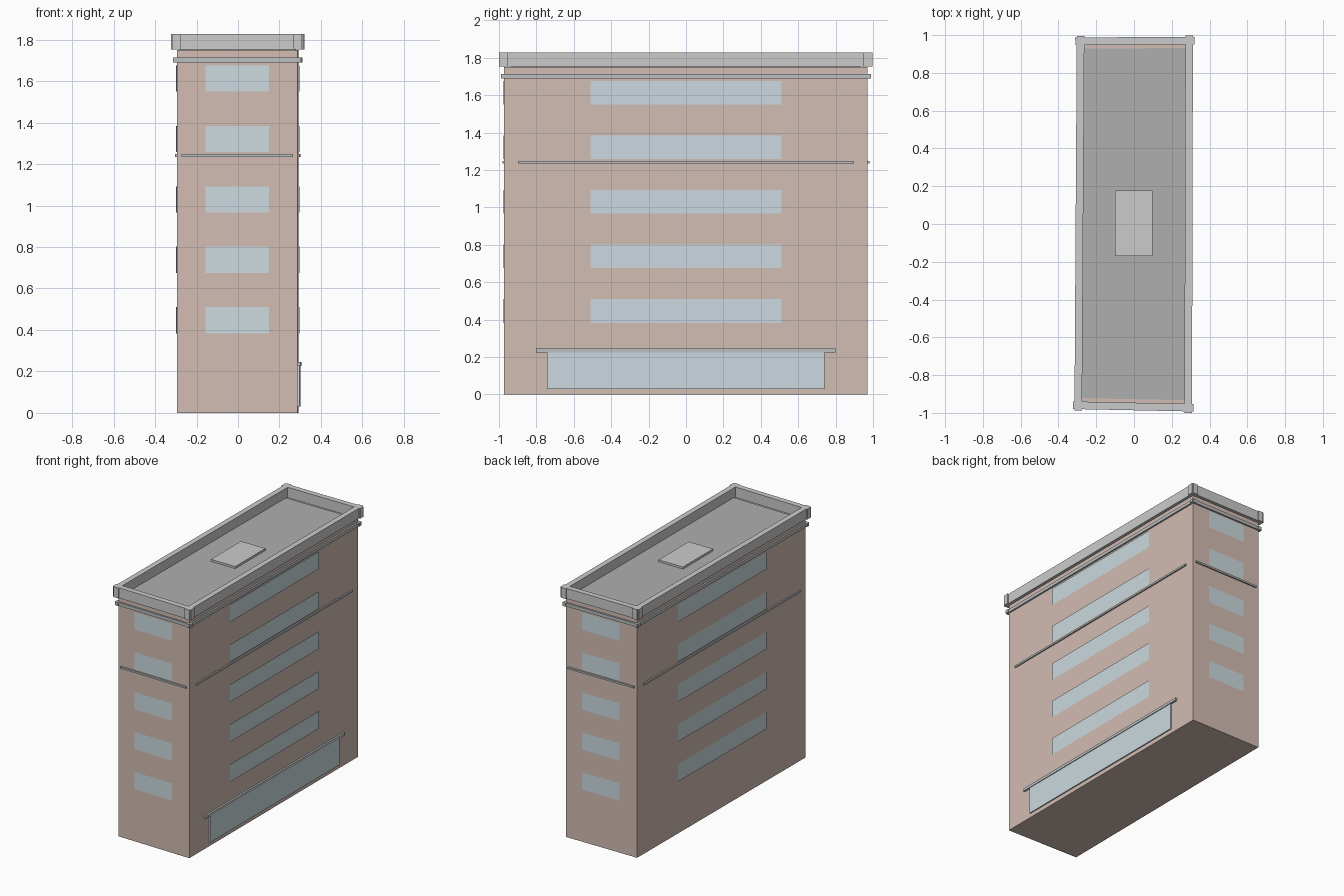
import bpy, bmesh
from mathutils import Vector, Matrix

if "Cube" in bpy.data.objects:
    bpy.data.objects.remove(bpy.data.objects["Cube"])

# Slightly irregular footprint, counter-clockwise from front left
FOOT = [Vector(p) for p in ((-0.295, -0.96), (0.287, -0.972), (0.292, 0.97), (-0.283, 0.968))]
SIDES = ["front", "right", "back", "left"]


def material(name, rgb):
    m = bpy.data.materials.new(name)
    m.diffuse_color = (*rgb, 1)
    m.use_nodes = True
    m.node_tree.nodes["Principled BSDF"].inputs["Base Color"].default_value = m.diffuse_color
    return m


BRICK = material("brick", (0.65, 0.51, 0.45))
GLASS = material("glass", (0.60, 0.70, 0.74))
STONE = material("pale_stone", (0.64, 0.65, 0.63))
TRIM = material("trim", (0.50, 0.52, 0.53))
ROOF = material("roof_felt", (0.42, 0.43, 0.42))
HATCH = material("hatch_metal", (0.56, 0.58, 0.58))


def finish(name, bm, mat):
    me = bpy.data.meshes.new(name)
    bm.to_mesh(me)
    bm.free()
    me.materials.append(mat)
    ob = bpy.data.objects.new(name, me)
    bpy.context.collection.objects.link(ob)
    return ob


def prism(name, pts, z0, z1, mat):
    """Upright prism over a polygon."""
    bm = bmesh.new()
    base = bm.faces.new([bm.verts.new((p.x, p.y, z0)) for p in pts])
    top = bmesh.ops.extrude_face_region(bm, geom=[base])["geom"]
    bmesh.ops.translate(bm, vec=(0, 0, z1 - z0),
                        verts=[v for v in top if isinstance(v, bmesh.types.BMVert)])
    bmesh.ops.recalc_face_normals(bm, faces=bm.faces)
    return finish(name, bm, mat)


def wall(i):
    """Frame of wall i: x along the wall, y outwards; plus the wall length."""
    a, b = FOOT[i], FOOT[(i + 1) % 4]
    d = (b - a).normalized()
    mid = (a + b) / 2
    mat = Matrix(((d.x, d.y, 0, mid.x), (d.y, -d.x, 0, mid.y), (0, 0, 1, 0), (0, 0, 0, 1)))
    return mat, (b - a).length


def wall_box(name, i, length, n0, n1, z0, z1, mat):
    """Box on wall i reaching from n0 to n1 outwards."""
    frame, _ = wall(i)
    h = length / 2
    c = [frame @ Vector((u, n, 0)) for u, n in ((-h, n0), (h, n0), (h, n1), (-h, n1))]
    return prism(name, c, z0, z1, mat)


def wall_pane(name, i, length, n, z0, z1, mat):
    """Flat pane floating just off wall i."""
    frame, _ = wall(i)
    h = length / 2
    bm = bmesh.new()
    bm.faces.new([bm.verts.new(frame @ Vector(p)) for p in
                  ((-h, n, z0), (h, n, z0), (h, n, z1), (-h, n, z1))])
    return finish(name, bm, mat)


# Body, roof surface and roof hatch
prism("body", FOOT, 0, 1.75, BRICK)
prism("roof", [p * 0.96 for p in FOOT], 1.745, 1.757, ROOF)
prism("roof_hatch", [Vector(p) for p in ((-0.1, -0.17), (0.097, -0.17), (0.097, 0.177), (-0.1, 0.177))],
      1.75, 1.772, HATCH)

for i, side in enumerate(SIDES):
    L = wall(i)[1]
    # Parapet, cornice band and string course
    wall_box(f"parapet_{side}", i, L + 0.056, -0.02, 0.02, 1.752, 1.827, STONE)
    wall_box(f"cornice_{side}", i, L + 0.036, -0.012, 0.012, 1.69, 1.714, TRIM)
    wall_box(f"string_course_{side}", i, L * 0.925, -0.01, 0.01, 1.235, 1.248, TRIM)
    # Window strips on five floors
    for k in range(5):
        z = 0.383 + 0.2915 * k
        wall_pane(f"window_{side}_{k + 1}", i, L * 0.526, 0.006, z, z + 0.127, GLASS)

# Shopfront with lintel on the right side
L = wall(1)[1]
wall_box("shopfront", 1, L * 0.764, -0.005, 0.009, 0.03, 0.228, GLASS)
wall_box("shopfront_lintel", 1, L * 0.825, -0.01, 0.014, 0.225, 0.245, TRIM)
